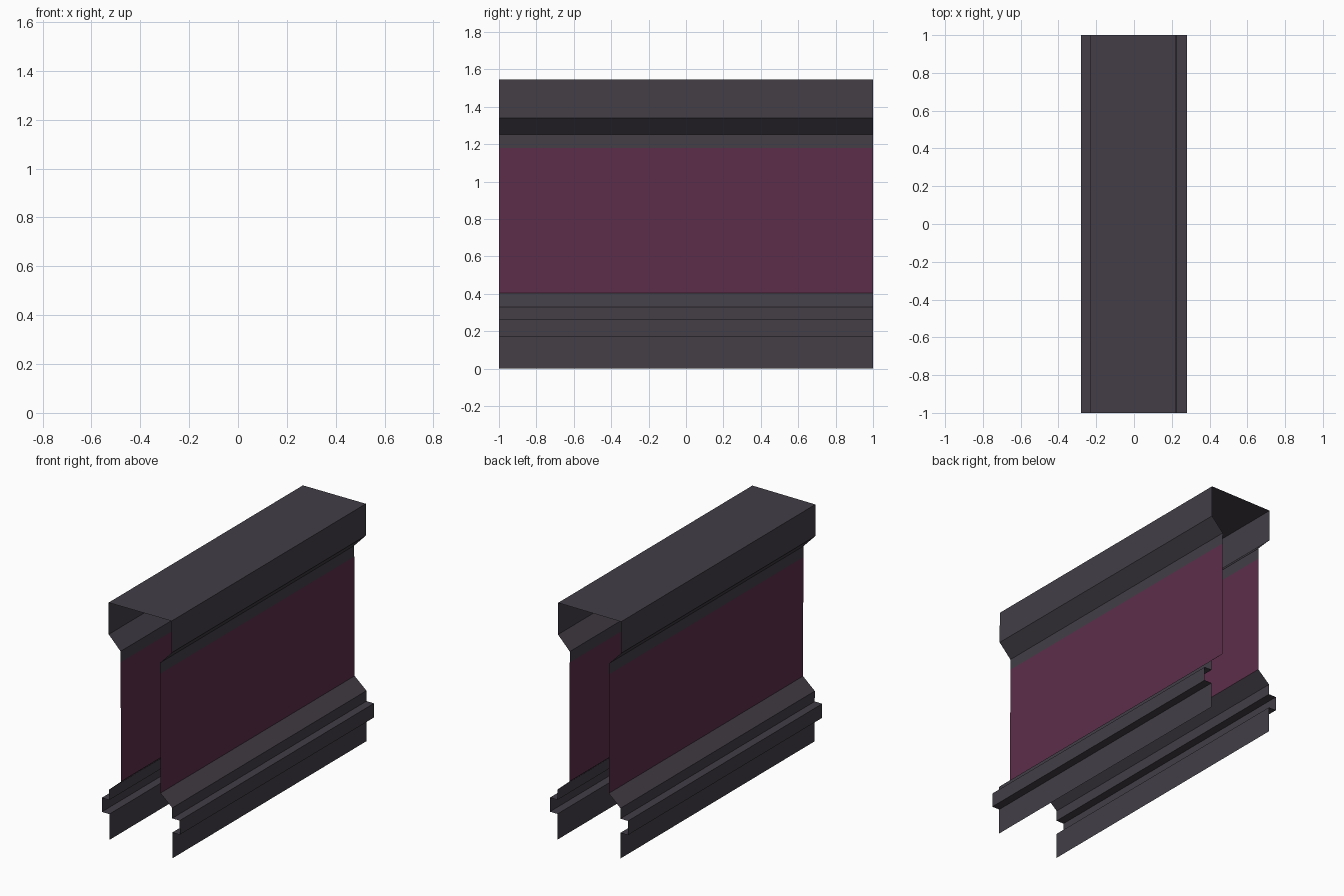
import bpy

if "Cube" in bpy.data.objects:
    bpy.data.objects.remove(bpy.data.objects["Cube"])

LENGTH = 2.0
TILT = 0.0035  # the whole shell leans very slightly to the left


def material(name, rgb):
    m = bpy.data.materials.new(name)
    m.diffuse_color = (*rgb, 1.0)
    m.use_nodes = True
    m.node_tree.nodes["Principled BSDF"].inputs["Base Color"].default_value = m.diffuse_color
    return m


charcoal = material("charcoal", (0.056, 0.048, 0.062))
plum = material("plum", (0.108, 0.027, 0.068))


def sheet(name, profile, mat):
    """Extrude an open x/z profile along y as a thin sheet."""
    verts, faces = [], []
    for x, z in profile:
        for y in (-LENGTH / 2, LENGTH / 2):
            verts.append((x - TILT * z, y, z + TILT * (x + 0.227)))
    for i in range(len(profile) - 1):
        a = 2 * i
        faces.append((a, a + 1, a + 3, a + 2))
    mesh = bpy.data.meshes.new(name)
    mesh.from_pydata(verts, [], faces)
    mesh.materials.append(mat)
    obj = bpy.data.objects.new(name, mesh)
    bpy.context.collection.objects.link(obj)
    return obj


# Right-hand profiles, listed from bottom to top
parts = {
    "lower_skirt": ([(0.227, 0.0), (0.227, 0.168), (0.281, 0.168), (0.281, 0.26),
                     (0.227, 0.26), (0.227, 0.328), (0.142, 0.402)], charcoal),
    "wall_panel": ([(0.142, 0.402), (0.142, 1.178)], plum),
    "upper_trim": ([(0.142, 1.178), (0.142, 1.25), (0.227, 1.338),
                    (0.227, 1.545)], charcoal),
}

# Both side walls; the left one is mirrored and reversed to keep normals outward
for part, (profile, mat) in parts.items():
    sheet("right_" + part, profile, mat)
    sheet("left_" + part, [(-x, z) for x, z in reversed(profile)], mat)

# Flat top cover joining the walls
sheet("top_cover", [(0.227, 1.545), (-0.227, 1.545)], charcoal)
